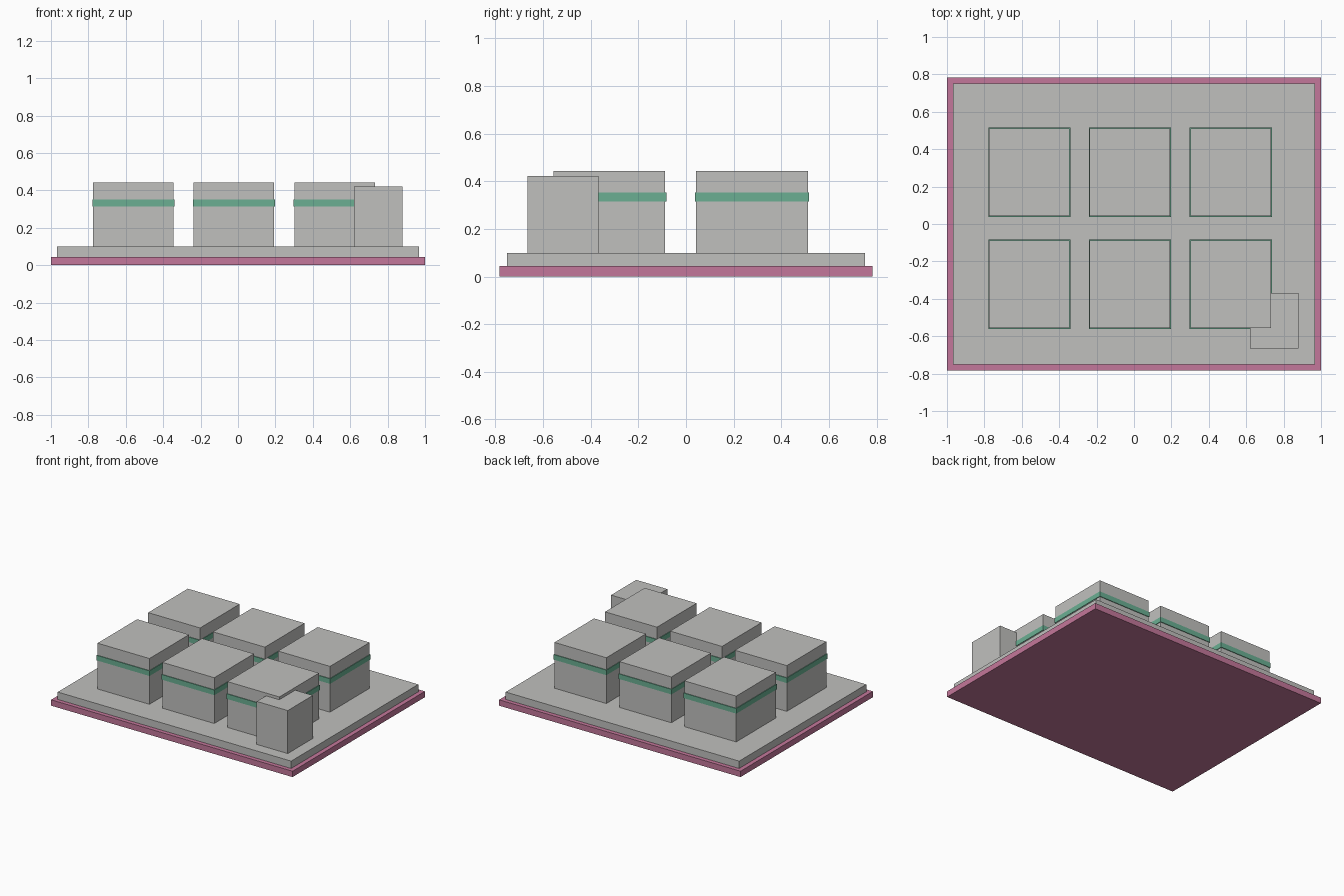
import bpy

if "Cube" in bpy.data.objects:
    bpy.data.objects.remove(bpy.data.objects["Cube"])


def material(name, rgb):
    m = bpy.data.materials.new(name)
    m.diffuse_color = (*rgb, 1)
    m.use_nodes = True
    m.node_tree.nodes["Principled BSDF"].inputs["Base Color"].default_value = m.diffuse_color
    return m


GREY = material("concrete grey", (0.53, 0.53, 0.515))
PINK = material("dusty pink", (0.55, 0.185, 0.325))
GREEN = material("soft green", (0.145, 0.43, 0.29))


def box(name, center, size, z0, z1, mat):
    """Box from its plan centre, plan size and height range."""
    bpy.ops.mesh.primitive_cube_add(size=1, location=(*center, (z0 + z1) / 2))
    ob = bpy.context.object
    ob.name = name
    for v in ob.data.vertices:
        v.co.x *= size[0]
        v.co.y *= size[1]
        v.co.z *= z1 - z0
    ob.data.materials.append(mat)
    return ob


# Ground plate and raised slab
box("base_plate", (0, 0), (2.0, 1.566), 0, 0.044, PINK)
box("slab", (0, 0), (1.934, 1.504), 0.044, 0.099, GREY)

# Six blocks in a 3 x 2 grid, each wrapped by a thin band
for row, y in (("front", -0.322), ("back", 0.277)):
    for col, x in (("left", -0.559), ("middle", -0.022), ("right", 0.517)):
        box(f"block_{row}_{col}", (x, y), (0.43, 0.469), 0.099, 0.442, GREY)
        box(f"band_{row}_{col}", (x, y), (0.439, 0.479), 0.314, 0.352, GREEN)

# Small tower at the front right corner
box("corner_tower", (0.75, -0.517), (0.257, 0.298), 0.099, 0.421, GREY)
